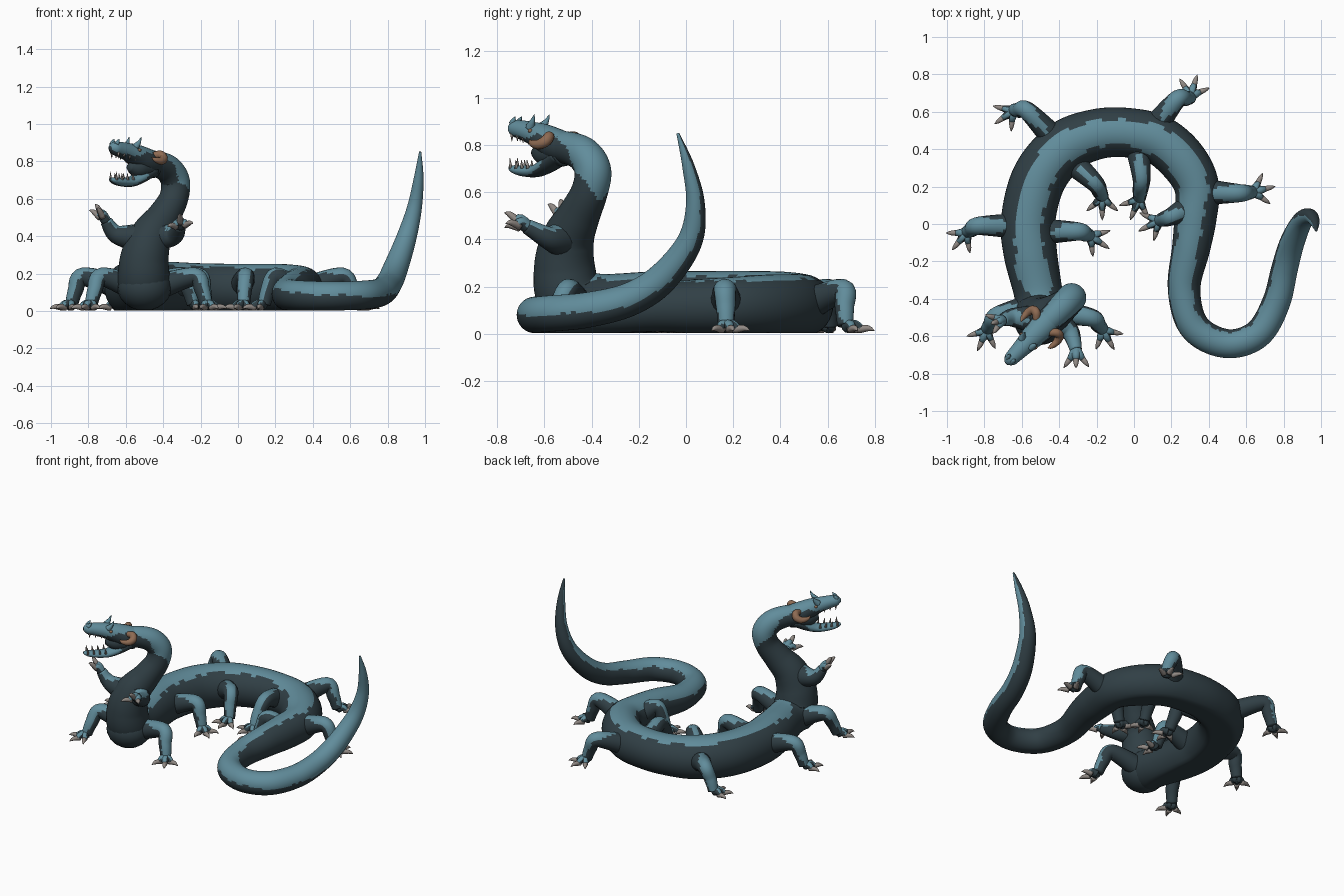
import bpy, bmesh, math, random
from mathutils import Vector, Matrix

if "Cube" in bpy.data.objects:
    bpy.data.objects.remove(bpy.data.objects["Cube"])

random.seed(4)


def material(name, rgb):
    m = bpy.data.materials.new(name)
    m.diffuse_color = (*rgb, 1)
    m.use_nodes = True
    m.node_tree.nodes["Principled BSDF"].inputs["Base Color"].default_value = m.diffuse_color
    return m


MATS = [material("dark slate hide", (.03, .05, .06)),
        material("teal hide", (.12, .265, .33)),
        material("grey claw", (.28, .25, .23)),
        material("brown horn", (.27, .145, .085))]
DARK, TEAL, CLAW, HORN = range(4)
UP = Vector((0, 0, 1))


def catmull(rows, steps):
    """Smooth curve through rows of numbers."""
    out = []
    n = len(rows)
    for i in range(n - 1):
        a, b, c, d = (rows[max(i - 1, 0)], rows[i], rows[i + 1], rows[min(i + 2, n - 1)])
        for k in range(steps):
            t = k / steps
            out.append([.5 * (2 * q + (r - p) * t + (2 * p - 5 * q + 4 * r - s) * t * t
                              + (3 * q - p - 3 * r + s) * t ** 3)
                        for p, q, r, s in zip(a, b, c, d)])
    out.append(list(rows[-1]))
    return out


def tube(bm, rows, steps=6, sides=12, mat=None, aspect=1, jitter=8, twist=None):
    """Rows are x, y, z, radius, half-angle of the teal back stripe."""
    pts = catmull([tuple(r) if len(r) == 5 else (*r, 0) for r in rows], steps)
    pos = [Vector(p[:3]) for p in pts]
    up, rings, tan_old = UP.copy(), [], None
    for i, p in enumerate(pts):
        tan = (pos[min(i + 1, len(pos) - 1)] - pos[max(i - 1, 0)]).normalized()
        if tan_old:
            up = tan_old.rotation_difference(tan) @ up
        up += UP * .6 * max(0, 1 - 2 * abs(tan.z))
        up = up - tan * up.dot(tan)
        if up.length < 1e-3:
            up = tan.orthogonal()
        up.normalize()
        side, tan_old, ring = tan.cross(up), tan, []
        r = max(p[3], .001)
        for k in range(sides):
            a = 2 * math.pi * k / sides
            v = pos[i] + r * (math.sin(a) * side + math.cos(a) * aspect * up)
            v.z = max(v.z, .002)
            ring.append(bm.verts.new(v))
        rings.append(ring)
    noise = [0, 0]
    for i in range(len(rings) - 1):
        if i % 2 == 0:
            noise = [.5 * q + random.uniform(-jitter, jitter) for q in noise]
        turn = twist(i / len(rings)) if twist else 0
        for k in range(sides):
            j = (k + 1) % sides
            f = bm.faces.new((rings[i][k], rings[i + 1][k], rings[i + 1][j], rings[i][j]))
            ang = ((k + .5) * 360 / sides - turn + 180) % 360 - 180
            w = pts[i][4]
            f.material_index = mat if mat is not None else int(w > 5 and abs(ang) < w + noise[ang < 0])
    for ring in (rings[0], rings[-1]):
        f = bm.faces.new(ring)
        f.material_index = DARK if mat is None else mat


def ball(bm, loc, scale, mat):
    m = Matrix.Translation(loc) @ Matrix.Diagonal((*scale, 1))
    res = bmesh.ops.create_uvsphere(bm, u_segments=20, v_segments=12, radius=1, matrix=m)
    for f in {f for v in res["verts"] for f in v.link_faces}:
        f.material_index = mat


def finish(name, bm):
    bmesh.ops.recalc_face_normals(bm, faces=bm.faces)
    for f in bm.faces:
        f.smooth = True
    me = bpy.data.meshes.new(name)
    bm.to_mesh(me)
    bm.free()
    for m in MATS:
        me.materials.append(m)
    ob = bpy.data.objects.new(name, me)
    bpy.context.collection.objects.link(ob)


# Serpent body: neck, trunk and tail as one tube
neck = [(-.49, -.55, .79, .066, 45), (-.43, -.49, .785, .07, 65), (-.37, -.43, .755, .075, 105),
        (-.335, -.395, .69, .078, 110), (-.345, -.41, .6, .078, 3), (-.4, -.455, .5, .09, 0),
        (-.465, -.5, .4, .112, 0), (-.5, -.515, .28, .13, 0), (-.505, -.49, .16, .14, 0),
        (-.51, -.38, .125, .13, 28)]
trunk = [(-.555, -.15, .12, .143, 33), (-.565, .03, .12, .145, 34), (-.505, .25, .12, .146, 34),
         (-.37, .41, .12, .143, 33), (-.2, .48, .12, .135, 32), (-.03, .488, .12, .132, 32),
         (.13, .45, .12, .132, 33), (.26, .34, .12, .13, 34), (.335, .2, .12, .12, 36),
         (.328, .03, .115, .113, 37), (.305, -.13, .11, .102, 38)]
tail = [(.268, -.33, .09, .088, 44), (.3, -.51, .083, .083, 55), (.39, -.605, .08, .08, 66),
        (.53, -.64, .08, .077, 70), (.67, -.58, .085, .077, 74), (.76, -.42, .1, .075, 78),
        (.805, -.24, .145, .071, 85), (.845, -.1, .235, .066, 95), (.9, .015, .39, .054, 105),
        (.943, .04, .55, .04, 115), (.966, .01, .71, .026, 120), (.974, -.035, .85, .006, 120)]
bm = bmesh.new()
tube(bm, neck + trunk + tail, steps=9, sides=40, jitter=7,
     twist=lambda t: 14 * min(1, max(0, (t - .5) / .1)) + 16 * min(1, max(0, (t - .74) / .1)))
ball(bm, (-.5, -.5, .125), (.145, .14, .123), DARK)
finish("serpent_body", bm)


# Toes and fingers with claws
def digit(bm, base, d, length, arch, drop, w=70, claw=.055):
    mid = base + d * length * .55 + UP * arch
    end = base + d * length - UP * drop
    tip = end + d * claw - UP * drop * .5
    tube(bm, [(*base, .029, w), (*mid, .022, w), (*end, .015, w)], 3, 12, jitter=18)
    tube(bm, [(*(end - d * .02), .0185), (*((end + tip) / 2 + UP * .008), .0125), (*tip, .001)], 3, 10, CLAW)


def turned(d, deg):
    return Matrix.Rotation(math.radians(deg), 3, 'Z') @ d


# Ten legs: hip, knee, ankle and foot centre in plan
legs = [(-.57, -.45, -.73, -.49, -.785, -.56, -.82, -.64), (-.42, -.47, -.23, -.5, -.17, -.56, -.13, -.63),
        (-.64, -.01, -.83, -.01, -.89, -.04, -.94, -.1), (-.47, -.04, -.3, -.04, -.24, -.06, -.18, -.1),
        (-.43, .46, -.57, .605, -.64, .61, -.71, .56), (-.33, .33, -.21, .22, -.17, .15, -.17, .08),
        (.12, .53, .23, .665, .3, .675, .32, .74), (.02, .42, .04, .25, .03, .14, .0, .07),
        (.4, .17, .56, .165, .63, .17, .69, .185), (.28, .08, .2, .04, .14, .02, .08, -.01)]
for n, (hx, hy, kx, ky, ax, ay, fx, fy) in enumerate(legs):
    bm = bmesh.new()
    k = .6 if n in (5, 7, 9) else 1
    sx, sy = kx * .35 + ax * .65, ky * .35 + ay * .65
    tube(bm, [(hx, hy, .13, .068, 0), (kx, ky, .183, .049, 70 * k), (sx, sy, .11, .041, 72 * k),
              (ax, ay, .035, .034, 45 * k)], 7, 20, jitter=12)
    d = Vector((fx - ax, fy - ay, 0)).normalized()
    base = Vector((ax, ay, .03)) + d * .01
    for deg, ln in ((-50, .055), (0, .065), (50, .055)):
        digit(bm, base, turned(d, deg), ln, .006, .012, 45 * k)
    finish("%s_leg_%d" % ("outer" if n % 2 == 0 else "inner", n // 2 + 1), bm)

# Two raised arms: shoulder, elbow, wrist
arms = [((-.53, -.51, .39), (-.65, -.5, .41), (-.705, -.515, .48), (-.5, -.15, .45)),
        ((-.41, -.53, .4), (-.34, -.58, .405), (-.31, -.675, .455), (.0, -.95, .15))]
for n, (s, e, w, d) in enumerate(arms):
    bm = bmesh.new()
    tube(bm, [(*s, .078, 0), (*e, .05, 50), (*w, .032, 85)], 7, 18, jitter=12)
    d = Vector(d).normalized()
    for deg, lift in ((-35, -.15), (0, .5), (38, .0)):
        digit(bm, Vector(w), (turned(d, deg) + UP * lift).normalized(), .06, .012, .004, 100)
    finish(("left", "right")[n] + "_arm", bm)

# Head, in its own forward / side / up frame
H = Vector((-.49, -.55, .79))
F = Vector((-.7, -.714, 0)).normalized()
S = Vector((.714, -.7, 0)).normalized()


def loc(f, s, u):
    return H + F * f + S * s + UP * u


def local_tube(bm, rows, **kw):
    tube(bm, [(*loc(*r[:3]), *r[3:]) for r in rows], **kw)


bm = bmesh.new()
local_tube(bm, [(-.09, 0, -.01, .066, 50), (0, 0, .01, .073, 50), (.07, 0, .038, .064, 75),
                (.14, 0, .06, .051, 115), (.21, 0, .075, .042, 130), (.25, 0, .08, .035, 130),
                (.275, 0, .08, .012, 130)], steps=5, sides=28, aspect=.95)
for s in (-1, 1):
    # brow spikes and nostril bumps
    local_tube(bm, [(.12, s * .034, .085, .022), (.1, s * .042, .11, .012), (.085, s * .046, .14, .001)],
               sides=8, mat=TEAL)
    local_tube(bm, [(.245, s * .016, .1, .015), (.235, s * .018, .116, .01), (.225, s * .02, .13, .001)],
               sides=8, mat=TEAL)
finish("upper_head", bm)

bm = bmesh.new()
local_tube(bm, [(-.03, 0, -.035, .06, 0), (.05, 0, -.075, .053, 100), (.12, 0, -.1, .043, 120),
                (.2, 0, -.1, .036, 150), (.25, 0, -.092, .027, 150), (.275, 0, -.085, .01, 150)],
           steps=5, sides=24, aspect=.62)
finish("lower_jaw", bm)

bm = bmesh.new()
local_tube(bm, [(-.05, 0, -.02, .06), (.04, 0, -.025, .058), (.085, 0, -.025, .048), (.13, 0, -.02, .02)],
           sides=16, mat=DARK)
finish("mouth_lining", bm)

# Teeth along both jaws
bm = bmesh.new()
for s in (-1, 1):
    for i in range(4):
        f = .125 + i * .038
        wd = s * (.04 - i * .005)
        top, size = .025 + i * .0075, .022 if i == 3 else .014
        local_tube(bm, [(f, wd, top + .015, .009), (f, wd, top - size, .001)], steps=2, sides=6, mat=CLAW)
        local_tube(bm, [(f + .01, wd * .85, -.09, .009), (f + .014, wd * .9, -.067 + size, .001)],
                   steps=2, sides=6, mat=CLAW)
finish("teeth", bm)

# Eyes and curled horns
for s, side in ((-1, "left"), (1, "right")):
    bm = bmesh.new()
    ball(bm, loc(.105, s * .05, .07), (.011, .011, .009), HORN)
    finish(side + "_eye", bm)
    bm = bmesh.new()
    local_tube(bm, [(.0, s * .045, .04, .018), (-.03, s * .075, .045, .023), (-.03, s * .098, .025, .024),
                    (.0, s * .11, .012, .021), (.04, s * .108, .018, .013), (.06, s * .1, .032, .002)],
               sides=12, mat=HORN)
    finish(side + "_horn", bm)
